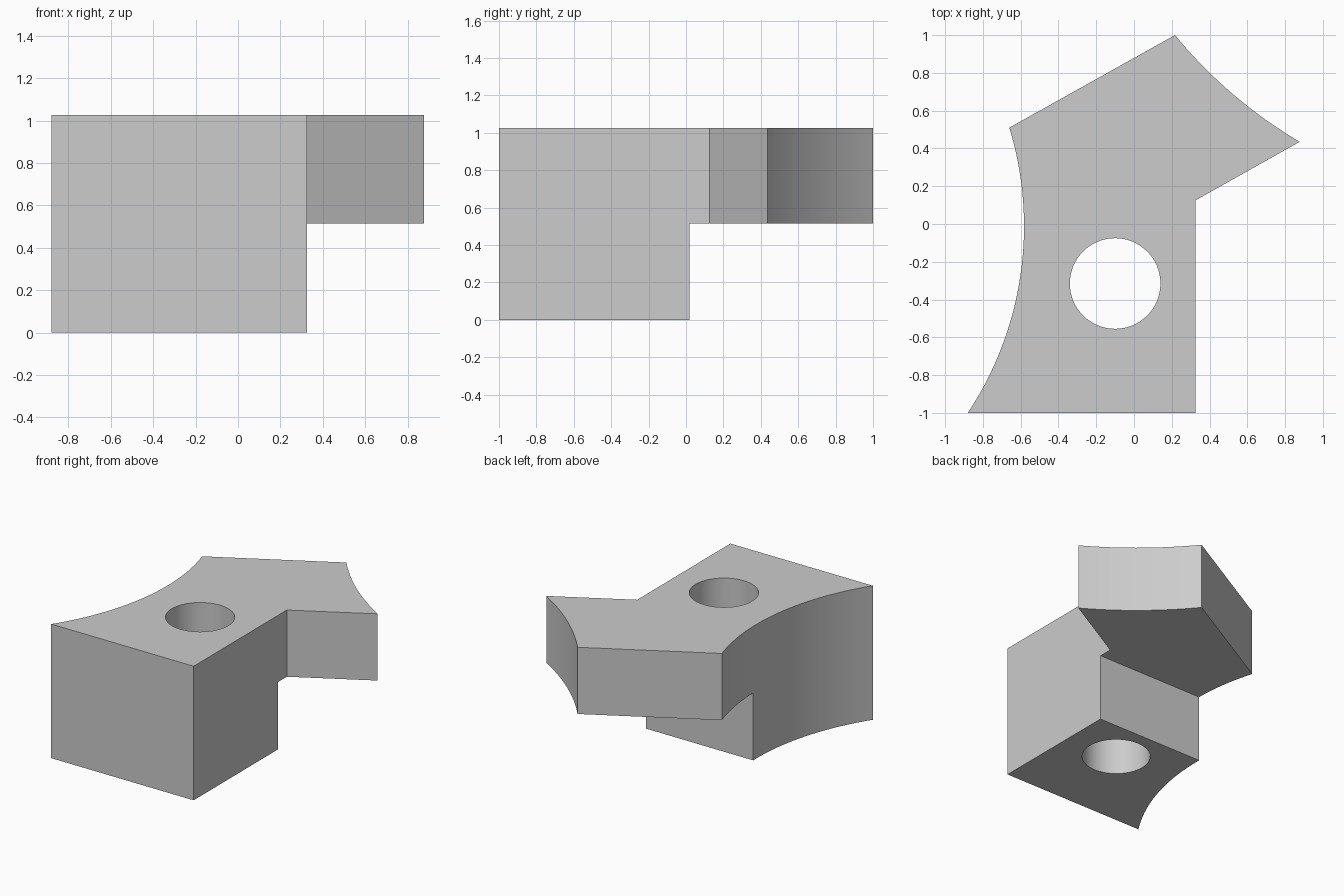
import bpy
import bmesh
import math
from mathutils import Vector

if "Cube" in bpy.data.objects:
    bpy.data.objects.remove(bpy.data.objects["Cube"], do_unlink=True)

HEIGHT, LEDGE_Z, LEDGE_Y = 1.025, 0.515, 0.02


def arc(start, end, sagitta, steps=32):
    """Points from start up to (not including) end, bowed to the left of travel."""
    a, b = Vector(start), Vector(end)
    chord = b - a
    side = Vector((-chord.y, chord.x)).normalized()
    radius = (chord.length ** 2 / 4 + sagitta ** 2) / (2 * sagitta)
    centre = (a + b) / 2 + side * (sagitta - radius)
    half = math.asin(chord.length / 2 / radius)
    along = chord.normalized()
    angles = [half * (2 * i / steps - 1) for i in range(steps)]
    return [centre + radius * (along * math.sin(t) + side * math.cos(t)) for t in angles]


def prism(name, outline, z0, z1):
    """Closed prism from an anticlockwise outline."""
    bm = bmesh.new()
    base = bm.faces.new([bm.verts.new((p[0], p[1], z0)) for p in outline])
    top = bmesh.ops.extrude_face_region(bm, geom=[base])["geom"]
    verts = [v for v in top if isinstance(v, bmesh.types.BMVert)]
    bmesh.ops.translate(bm, verts=verts, vec=(0, 0, z1 - z0))
    bmesh.ops.recalc_face_normals(bm, faces=bm.faces)
    mesh = bpy.data.meshes.new(name)
    bm.to_mesh(mesh)
    bm.free()
    obj = bpy.data.objects.new(name, mesh)
    bpy.context.collection.objects.link(obj)
    return obj


def cut(target, cutter):
    """Subtract the cutter from the target and discard it."""
    cutter.hide_render = True
    mod = target.modifiers.new("cut", "BOOLEAN")
    mod.operation, mod.solver, mod.object = "DIFFERENCE", "EXACT", cutter
    bpy.context.view_layer.objects.active = target
    bpy.ops.object.modifier_apply(modifier=mod.name)
    bpy.data.objects.remove(cutter, do_unlink=True)


# Angled block with a concave flank and a concave tip
tip_front, tip_back = (0.877, 0.435), (0.217, 1.0)
flank_back, flank_front = (-0.66, 0.51), (-0.88, -1.0)
outline = [(0.325, -1.0), (0.325, 0.125)]
outline += arc(tip_front, tip_back, 0.038)
outline += [tip_back]
outline += arc(flank_back, flank_front, 0.171)
outline += [flank_front]
block = prism("angled_block", outline, 0, HEIGHT)

# Underside step below the overhanging arm
step = [(-1.5, LEDGE_Y), (1.5, LEDGE_Y), (1.5, 1.5), (-1.5, 1.5)]
cut(block, prism("step_cutter", step, -0.5, LEDGE_Z))

# Vertical through hole
turns = [math.tau * i / 64 for i in range(64)]
hole = [(-0.1 + 0.24 * math.cos(t), -0.315 + 0.24 * math.sin(t)) for t in turns]
cut(block, prism("hole_cutter", hole, -0.5, 1.5))

# Plain grey finish
grey = bpy.data.materials.new("plain grey")
grey.use_nodes = True
colour = (0.604, 0.604, 0.604, 1)
grey.diffuse_color = colour
grey.node_tree.nodes["Principled BSDF"].inputs["Base Color"].default_value = colour
block.data.materials.clear()
block.data.materials.append(grey)

# Smooth curved walls, sharp corners
bpy.ops.object.select_all(action="DESELECT")
block.select_set(True)
bpy.context.view_layer.objects.active = block
bpy.ops.object.shade_smooth_by_angle(angle=math.radians(20))
